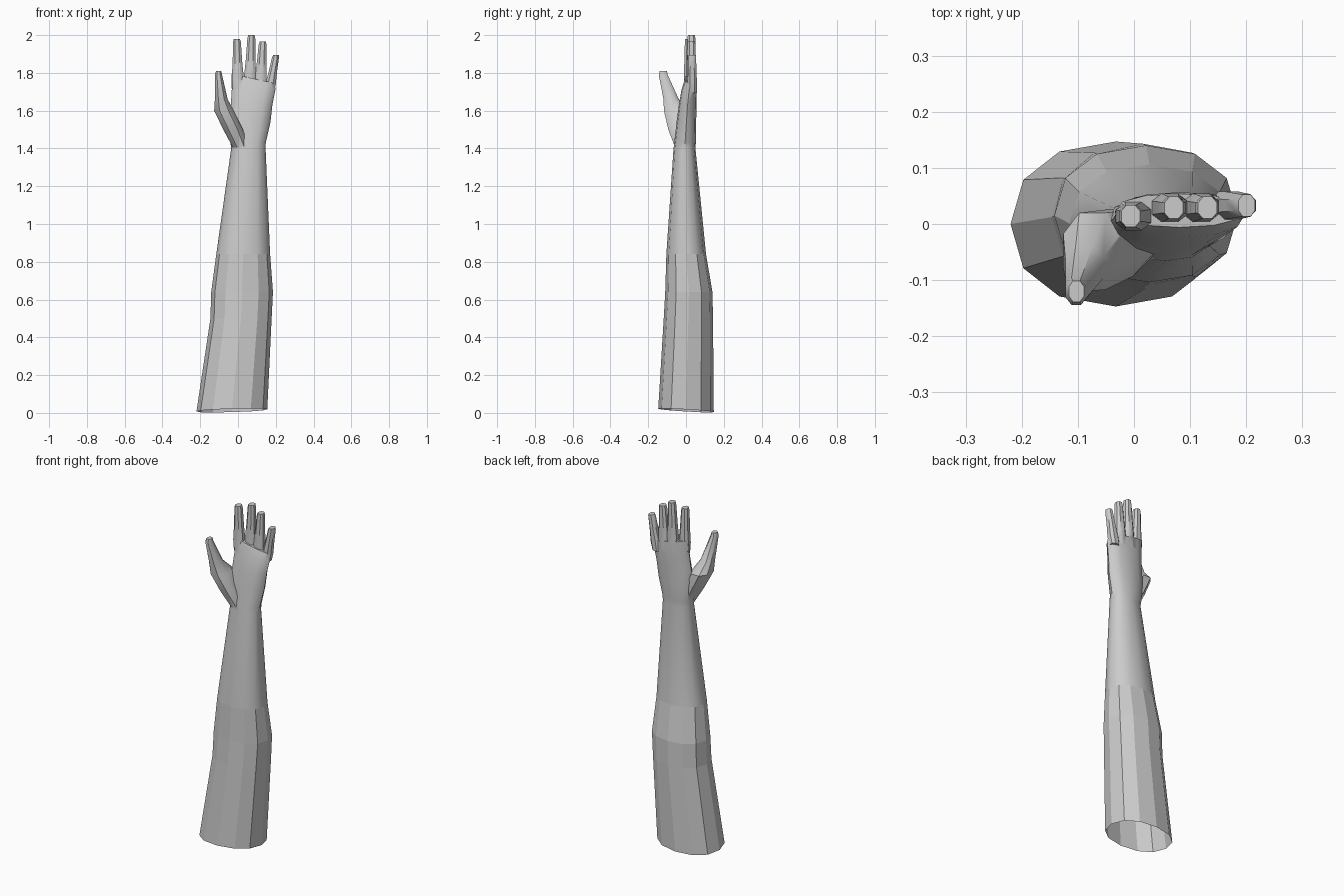
import bpy, bmesh
from math import sin, cos, pi, copysign, radians

if "Cube" in bpy.data.objects:
    bpy.data.objects.remove(bpy.data.objects["Cube"])


def loft(name, rings, sides, power=1.0, phase=0.0, base_tilt=(0, 0), top_tilt=(0, 0)):
    """Closed tube through rings of (z, xmin, xmax, ymin, ymax)."""
    bm = bmesh.new()
    loops = []
    for i, (z, x0, x1, y0, y1) in enumerate(rings):
        tilt = base_tilt if i == 0 else top_tilt if i == len(rings) - 1 else (0, 0)
        cx, cy, rx, ry = (x0 + x1) / 2, (y0 + y1) / 2, (x1 - x0) / 2, (y1 - y0) / 2
        loop = []
        for k in range(sides):
            a = 2 * pi * k / sides + phase
            c, s = cos(a), sin(a)
            x = cx + rx * copysign(abs(c) ** power, c)
            y = cy + ry * copysign(abs(s) ** power, s)
            loop.append(bm.verts.new((x, y, z + tilt[0] * (x - cx) + tilt[1] * (y - cy))))
        loops.append(loop)
    for a, b in zip(loops, loops[1:]):
        for k in range(sides):
            n = (k + 1) % sides
            bm.faces.new((a[k], a[n], b[n], b[k]))
    bm.faces.new(loops[0][::-1])
    bm.faces.new(loops[-1])
    bmesh.ops.recalc_face_normals(bm, faces=bm.faces)
    me = bpy.data.meshes.new(name)
    bm.to_mesh(me)
    bm.free()
    ob = bpy.data.objects.new(name, me)
    bpy.context.collection.objects.link(ob)
    return ob


# Upper arm, elbow, forearm, wrist and palm
arm = loft("arm", [
    (0.013, -0.22, 0.155, -0.147, 0.147),
    (0.50, -0.146, 0.178, -0.118, 0.143),
    (0.64, -0.142, 0.185, -0.110, 0.140),
    (0.84, -0.115, 0.170, -0.104, 0.106),
    (1.40, -0.036, 0.146, -0.066, 0.050),
    (1.43, -0.040, 0.147, -0.062, 0.052),
    (1.54, -0.048, 0.172, -0.050, 0.054),
    (1.63, -0.038, 0.182, -0.038, 0.055),
    (1.71, -0.033, 0.198, -0.024, 0.057),
    (1.77, -0.034, 0.196, -0.006, 0.054),
], 12, 0.9, base_tilt=(0.03, -0.06), top_tilt=(-0.22, 0))

# Thumb with its fleshy base
parts = [loft("thumb", [
    (1.405, -0.030, 0.060, -0.060, 0.015),
    (1.50, -0.082, 0.030, -0.098, 0.030),
    (1.60, -0.130, -0.018, -0.122, 0.025),
    (1.66, -0.125, -0.052, -0.122, -0.035),
    (1.79, -0.123, -0.083, -0.146, -0.095),
    (1.81, -0.117, -0.088, -0.140, -0.100),
], 8, 0.9, pi / 8)]

# Fingers: base x, tip x, y, knuckle z, tip z, half width
for name, bx, tx, y, kz, tz, w in [
    ("index_finger", -0.001, -0.006, 0.014, 1.775, 1.98, 0.034),
    ("middle_finger", 0.064, 0.071, 0.029, 1.785, 2.00, 0.034),
    ("ring_finger", 0.120, 0.131, 0.029, 1.77, 1.965, 0.034),
    ("little_finger", 0.172, 0.201, 0.033, 1.74, 1.895, 0.030),
]:
    rings = []
    for t, s in [(-0.3, 0.9), (0, 1.0), (0.45, 0.78), (0.92, 0.66), (1, 0.52)]:
        x, z = bx + (tx - bx) * t, kz + (tz - kz) * t
        d = 0.027 - 0.006 * max(t, 0)
        rings.append((z, x - w * s, x + w * s, y - d, y + d))
    parts.append(loft(name, rings, 8, 0.85, pi / 8))

# Fuse everything into one skin
bpy.context.view_layer.objects.active = arm
arm.select_set(True)
for p in parts:
    mod = arm.modifiers.new("fuse", 'BOOLEAN')
    mod.operation = 'UNION'
    mod.solver = 'EXACT'
    mod.object = p
    bpy.ops.object.modifier_apply(modifier=mod.name)
    bpy.data.objects.remove(p, do_unlink=True)

# Open the cut end of the arm
bm = bmesh.new()
bm.from_mesh(arm.data)
cap = [f for f in bm.faces if f.calc_center_median().z < 0.1 and f.normal.z < -0.8]
bmesh.ops.delete(bm, geom=cap, context='FACES_ONLY')
bm.to_mesh(arm.data)
bm.free()

# Smooth forearm and hand, faceted upper arm
for o in bpy.context.selected_objects:
    o.select_set(o == arm)
bpy.ops.object.shade_smooth_by_angle(angle=radians(40))
for f in arm.data.polygons:
    if f.center.z < 0.8:
        f.use_smooth = False
